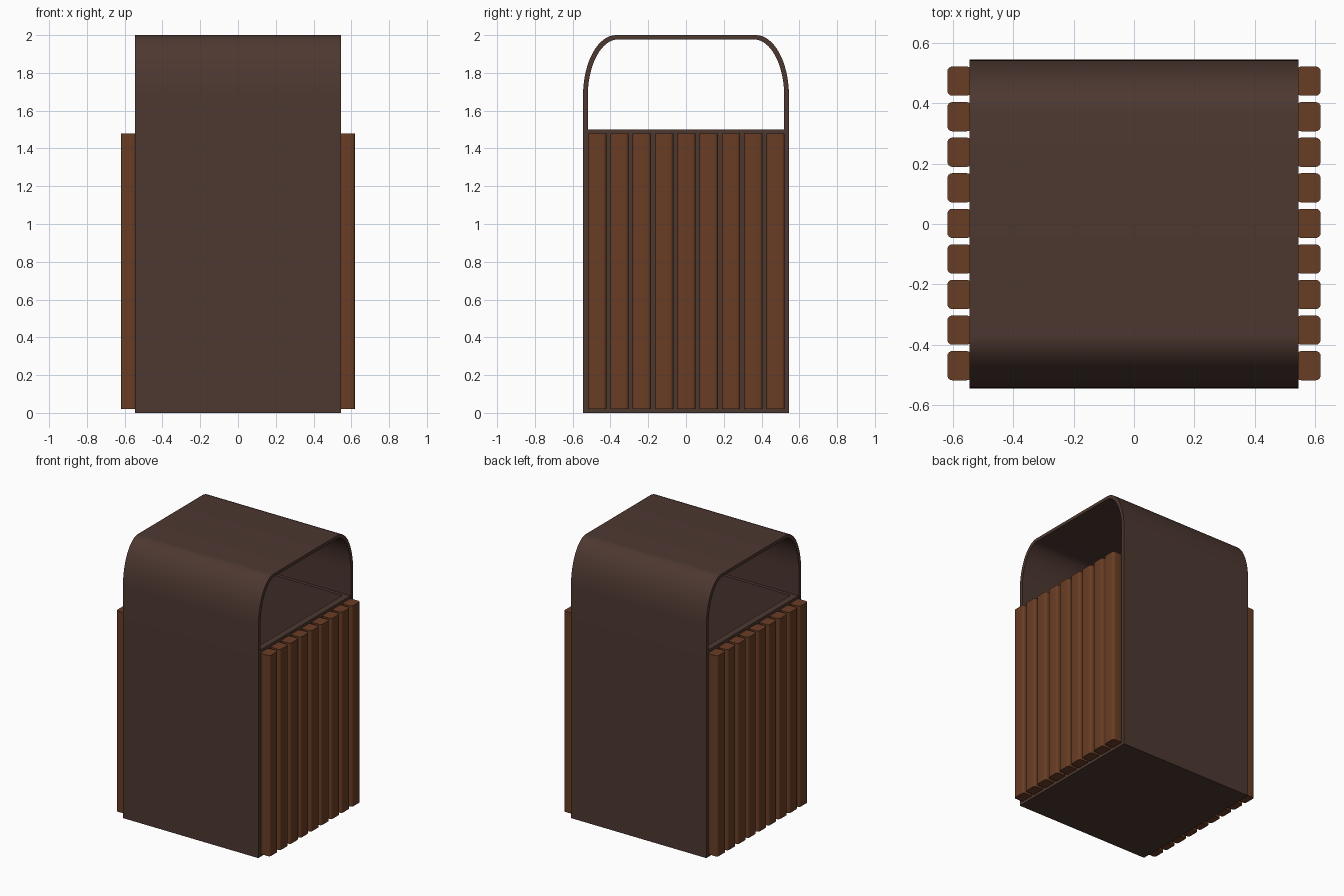
import bpy, bmesh, math

if "Cube" in bpy.data.objects:
    bpy.data.objects.remove(bpy.data.objects["Cube"])

def material(name, rgb):
    m = bpy.data.materials.new(name)
    m.diffuse_color = (*rgb, 1)
    m.use_nodes = True
    m.node_tree.nodes["Principled BSDF"].inputs["Base Color"].default_value = m.diffuse_color
    return m

shell_mat = material("dark brown metal", (0.074, 0.039, 0.030))
wood_mat = material("brown wood", (0.141, 0.047, 0.018))

def finish(bm, name, mat, smooth=False):
    bmesh.ops.recalc_face_normals(bm, faces=bm.faces)
    me = bpy.data.meshes.new(name)
    bm.to_mesh(me)
    bm.free()
    me.materials.append(mat)
    ob = bpy.data.objects.new(name, me)
    bpy.context.collection.objects.link(ob)
    if smooth:
        bpy.ops.object.select_all(action='DESELECT')
        ob.select_set(True)
        bpy.context.view_layer.objects.active = ob
        bpy.ops.object.shade_smooth_by_angle(angle=math.radians(35))
    return ob

def arch(w, bottom, top, ry, rz, n=16):
    """Closed y,z outline with elliptical top corners."""
    right = [(w, bottom)]
    for i in range(n + 1):
        a = math.pi / 2 * i / n
        right.append((w - ry + ry * math.cos(a), top - rz + rz * math.sin(a)))
    return right + [(-y, z) for y, z in reversed(right)]

def ring_tube(bm, outer, inner, place, lo, hi):
    """Hollow tube between two matching outlines."""
    loops = [[bm.verts.new(place(p, d)) for p in prof]
             for prof, d in ((outer, lo), (outer, hi), (inner, hi), (inner, lo))]
    n = len(outer)
    for k in range(4):
        a, b = loops[k], loops[(k + 1) % 4]
        for i in range(n):
            j = (i + 1) % n
            bm.faces.new((a[i], a[j], b[j], b[i]))

# Outer shell: rounded hood wrapped front, top, back and floor
bm = bmesh.new()
ring_tube(bm, arch(0.545, 0, 2.0, 0.175, 0.32), arch(0.52, 0.02, 1.977, 0.16, 0.30),
          lambda p, d: (d, p[0], p[1]), -0.545, 0.545)
finish(bm, "outer_shell", shell_mat, True)

# Inner container: open box with a rim just below the opening
def rect(x, y):
    return [(x, y), (-x, y), (-x, -y), (x, -y)]

bm = bmesh.new()
ring_tube(bm, rect(0.54, 0.521), rect(0.493, 0.496),
          lambda p, d: (p[0], p[1], d), 0.015, 1.5)
finish(bm, "inner_container", shell_mat)

# Wooden slats: nine rounded battens on each open side
def slat(name, x, y):
    bm = bmesh.new()
    bmesh.ops.create_cube(bm, size=1)
    for v in bm.verts:
        v.co.x = x + v.co.x * 0.08
        v.co.y = y + v.co.y * 0.097
        v.co.z = 0.75 + v.co.z * 1.46
    edges = [e for e in bm.edges
             if abs(e.verts[0].co.z - e.verts[1].co.z) > 1]
    bmesh.ops.bevel(bm, geom=edges, offset=0.016, segments=4,
                    profile=0.5, affect='EDGES')
    finish(bm, name, wood_mat, True)

for side, sx in (("right", 1), ("left", -1)):
    for i in range(9):
        slat(f"{side}_slat_{i + 1}", sx * 0.579, (i - 4) * 0.118 + 0.002)
